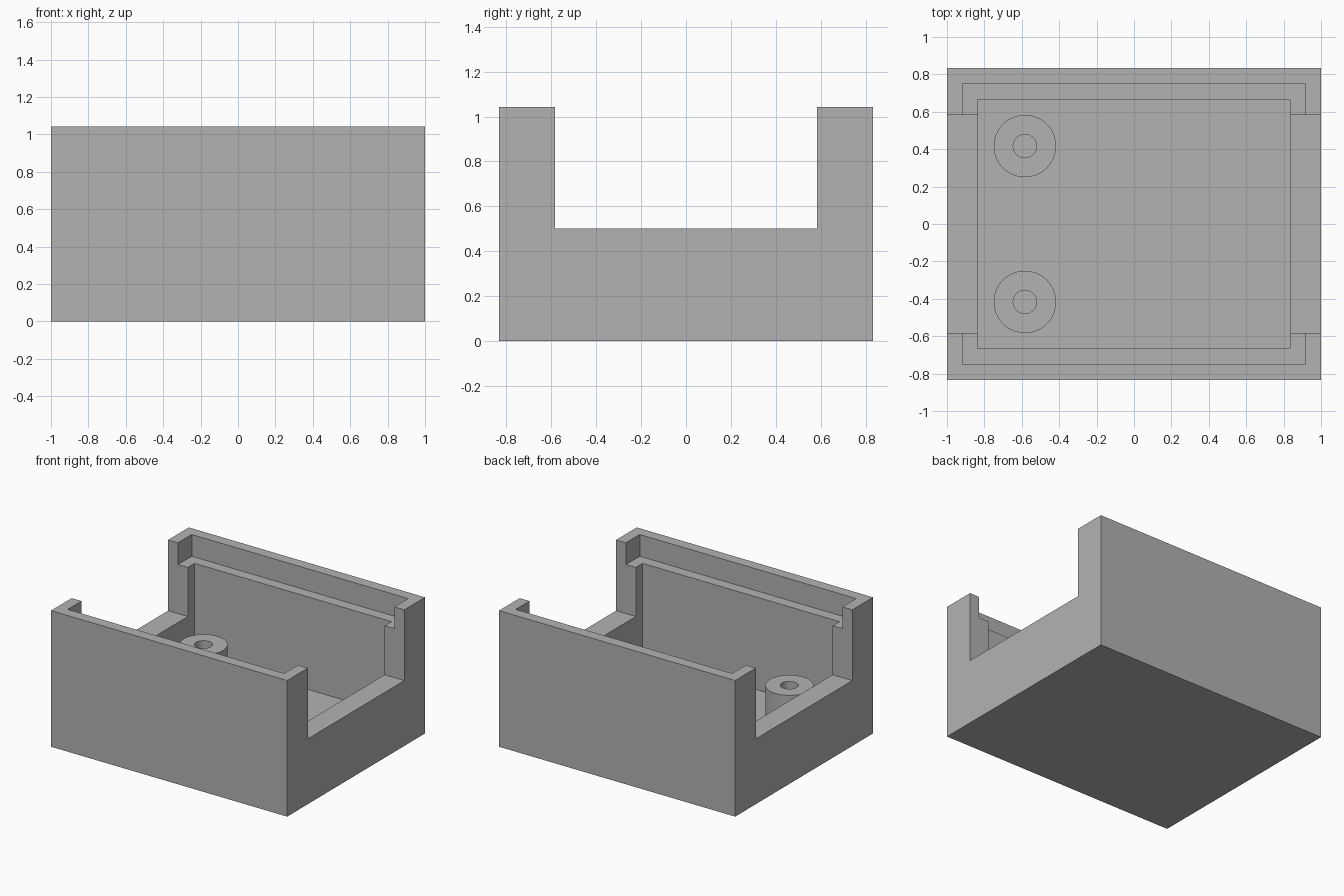
import bpy, bmesh, math
from mathutils import Vector

U = 1 / 12                      # design unit
HX, HY, TOP = 12 * U, 10 * U, 12.5 * U
FLOOR, WALL, LIP = 2 * U, 2 * U, 1 * U
OVER = 0.2                      # how far cutters overshoot

if "Cube" in bpy.data.objects:
    bpy.data.objects.remove(bpy.data.objects["Cube"])

grey = bpy.data.materials.new("plain grey")
grey.use_nodes = True
colour = (0.448, 0.448, 0.448, 1)
grey.diffuse_color = colour
grey.node_tree.nodes["Principled BSDF"].inputs["Base Color"].default_value = colour


def add_object(name, bm):
    mesh = bpy.data.meshes.new(name)
    bmesh.ops.recalc_face_normals(bm, faces=bm.faces)
    bm.to_mesh(mesh)
    bm.free()
    mesh.materials.append(grey)
    obj = bpy.data.objects.new(name, mesh)
    bpy.context.collection.objects.link(obj)
    return obj


def activate(obj):
    bpy.ops.object.select_all(action='DESELECT')
    obj.select_set(True)
    bpy.context.view_layer.objects.active = obj


def box(name, hx, hy, z0, z1):
    bm = bmesh.new()
    bmesh.ops.create_cube(bm, size=1)
    bmesh.ops.scale(bm, vec=(2 * hx, 2 * hy, z1 - z0), verts=bm.verts)
    bmesh.ops.translate(bm, vec=(0, 0, (z0 + z1) / 2), verts=bm.verts)
    return add_object(name, bm)


def cut(target, cutter):
    cutter.hide_render = True
    mod = target.modifiers.new("cut", 'BOOLEAN')
    mod.operation = 'DIFFERENCE'
    mod.solver = 'EXACT'
    mod.object = cutter
    activate(target)
    bpy.ops.object.modifier_apply(modifier=mod.name)
    bpy.data.objects.remove(cutter)


# Open case: cavity, stepped lid seat, and wide notches through both end walls
case = box("case_body", HX, HY, 0, TOP)
cut(case, box("cavity_cutter", HX - WALL, HY - WALL, FLOOR, TOP + OVER))
cut(case, box("lid_seat_cutter", HX - LIP, HY - LIP, TOP - 2 * U, TOP + OVER))
cut(case, box("end_notch_cutter", HX + OVER, 7 * U, 6 * U, TOP + OVER))


# Hollow screw posts standing on the floor
def post(name, x, y):
    bm = bmesh.new()
    hole, outer, top = 0.75 * U, 2 * U, 5 * U
    profile = [(hole, FLOOR), (hole, top), (outer, top), (outer, FLOOR)]
    verts = [bm.verts.new((r, 0, z)) for r, z in profile]
    edges = [bm.edges.new(pair) for pair in zip(verts, verts[1:])]
    bmesh.ops.spin(bm, geom=verts + edges, cent=(0, 0, 0), axis=(0, 0, 1),
                   angle=math.tau, steps=64, use_duplicate=False)
    bmesh.ops.remove_doubles(bm, verts=bm.verts, dist=0.0001)
    bmesh.ops.translate(bm, vec=Vector((x, y, 0)), verts=bm.verts)
    obj = add_object(name, bm)
    activate(obj)
    bpy.ops.object.shade_smooth_by_angle(angle=math.radians(30))


for name, side in (("front_screw_post", -1), ("back_screw_post", 1)):
    post(name, -7 * U, side * 5 * U)
